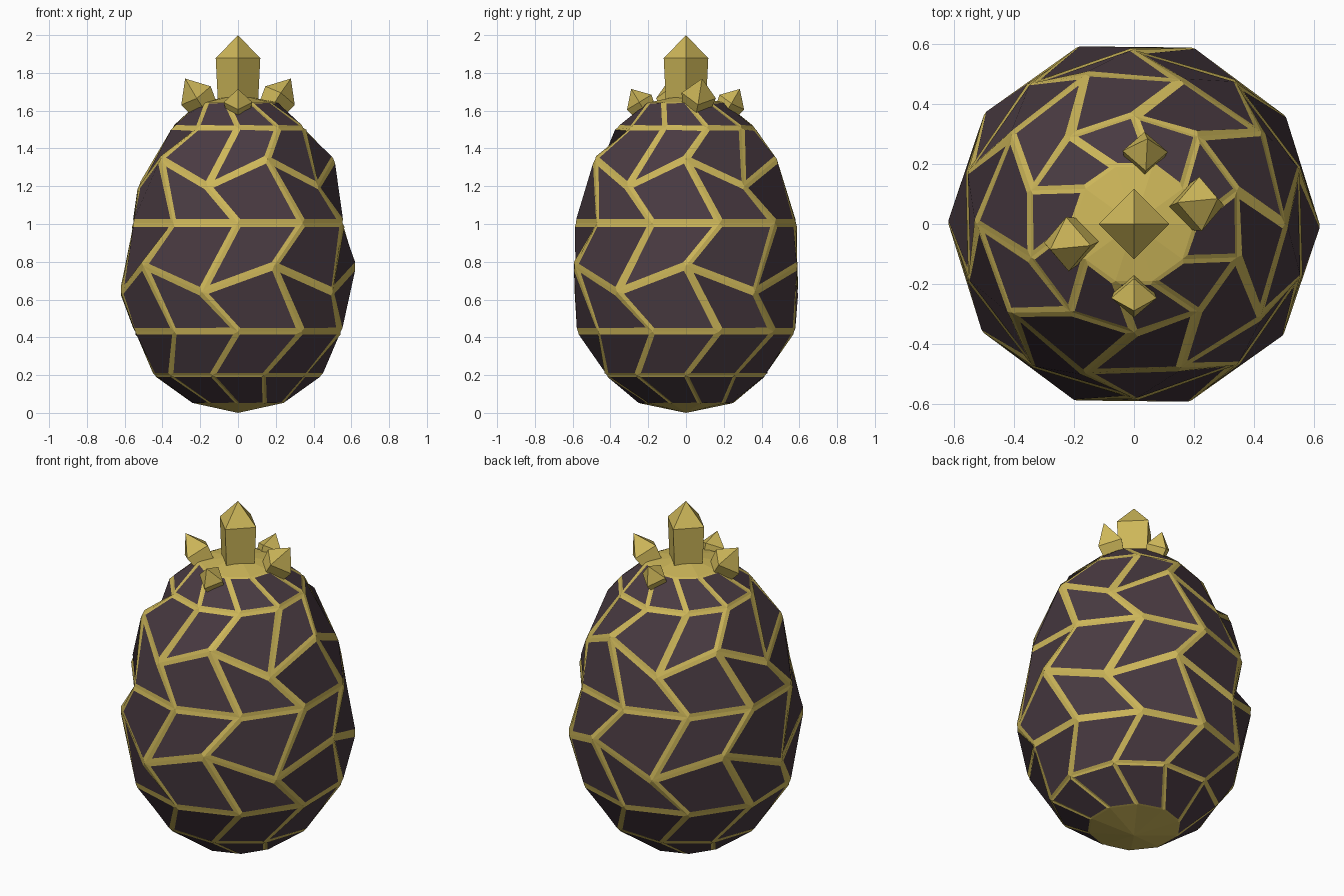
import bpy, bmesh, math
from mathutils import Vector, Matrix

if "Cube" in bpy.data.objects:
    bpy.data.objects.remove(bpy.data.objects["Cube"])

SIDES = 10
STEP = math.tau / SIDES


def material(name, rgb):
    m = bpy.data.materials.new(name)
    m.diffuse_color = (*rgb, 1)
    m.use_nodes = True
    m.node_tree.nodes["Principled BSDF"].inputs["Base Color"].default_value = m.diffuse_color
    return m


gold = material("gold", (0.61, 0.47, 0.10))
dark = material("dark plum", (0.067, 0.043, 0.054))


def finish(bm, name, mats):
    mesh = bpy.data.meshes.new(name)
    bm.to_mesh(mesh)
    bm.free()
    for m in mats:
        mesh.materials.append(m)
    obj = bpy.data.objects.new(name, mesh)
    bpy.context.collection.objects.link(obj)
    return obj


# Egg rings, bottom to top: even-vertex radius, z, odd-vertex radius, z
# Every second ring is turned half a step, which makes the chevron seams.
rings = [
    (0.24, 0.05, 0.24, 0.05),
    (0.44, 0.20, 0.44, 0.20),
    (0.572, 0.43, 0.572, 0.43),
    (0.62, 0.64, 0.62, 0.78),
    (0.582, 1.005, 0.582, 1.005),
    (0.525, 1.20, 0.505, 1.345),
    (0.362, 1.51, 0.362, 1.51),
    (0.20, 1.645, 0.20, 1.645),
]
# Half width of the gold seam around the panels of each row
seams = [0.011, 0.015, 0.021, 0.021, 0.021, 0.019, 0.014]


def egg():
    bm = bmesh.new()
    loops = []
    for n, (r0, z0, r1, z1) in enumerate(rings):
        loop = []
        for i in range(SIDES):
            r, z = (r1, z1) if i % 2 else (r0, z0)
            a = -math.pi / 2 + STEP * (i - 0.5 * (n % 2))
            loop.append(bm.verts.new((r * math.cos(a), r * math.sin(a), z)))
        loops.append(loop)

    # Side rows of four-sided faces
    rows = []
    for low, high in zip(loops, loops[1:]):
        row = []
        for i in range(SIDES):
            j = (i + 1) % SIDES
            row.append(bm.faces.new((low[i], low[j], high[j], high[i])))
        rows.append(row)

    # Shallow gold caps at the bottom and top
    bottom = bm.verts.new((0, 0, 0))
    top = bm.verts.new((0, 0, 1.685))
    for i in range(SIDES):
        j = (i + 1) % SIDES
        bm.faces.new((loops[0][j], loops[0][i], bottom))
        bm.faces.new((loops[-1][i], loops[-1][j], top))
    bm.normal_update()

    # Dark panels, slightly raised between the gold seams
    for row, width in zip(rows, seams):
        bmesh.ops.inset_individual(bm, faces=row, thickness=width,
                                   depth=0.005, use_even_offset=True)
        for f in row:
            f.material_index = 1
    finish(bm, "egg_shell", (gold, dark))


def crystal(name, base, tip, radius, taper, shoulder):
    """Four-sided prism with a pointed end, running from base to tip."""
    base, tip = Vector(base), Vector(tip)
    axis = tip - base
    length = axis.length
    bm = bmesh.new()
    low, high = [], []
    for i in range(4):
        a = i * math.pi / 2
        x, y = math.cos(a) * radius, math.sin(a) * radius
        low.append(bm.verts.new((x * taper, y * taper, 0)))
        high.append(bm.verts.new((x, y, length * shoulder)))
    point = bm.verts.new((0, 0, length))
    bm.faces.new(low[::-1])
    for i in range(4):
        j = (i + 1) % 4
        bm.faces.new((low[i], low[j], high[j], high[i]))
        bm.faces.new((high[i], high[j], point))
    turn = Vector((0, 0, 1)).rotation_difference(axis).to_matrix().to_4x4()
    bm.transform(Matrix.Translation(base) @ turn)
    finish(bm, name, (gold,))


egg()

# Crown of crystals: a tall one in the middle, four small ones leaning out
crystal("center_crystal", (0, 0, 1.64), (0, 0, 2.0), 0.118, 0.9, 0.66)
crystal("right_crystal", (0.165, 0.05, 1.59), (0.28, 0.085, 1.77), 0.092, 0.75, 0.5)
crystal("left_crystal", (-0.165, -0.05, 1.59), (-0.28, -0.085, 1.77), 0.092, 0.75, 0.5)
crystal("front_crystal", (0, -0.205, 1.575), (0, -0.29, 1.715), 0.076, 0.75, 0.5)
crystal("back_crystal", (0.03, 0.2, 1.575), (0.045, 0.285, 1.715), 0.076, 0.75, 0.5)
